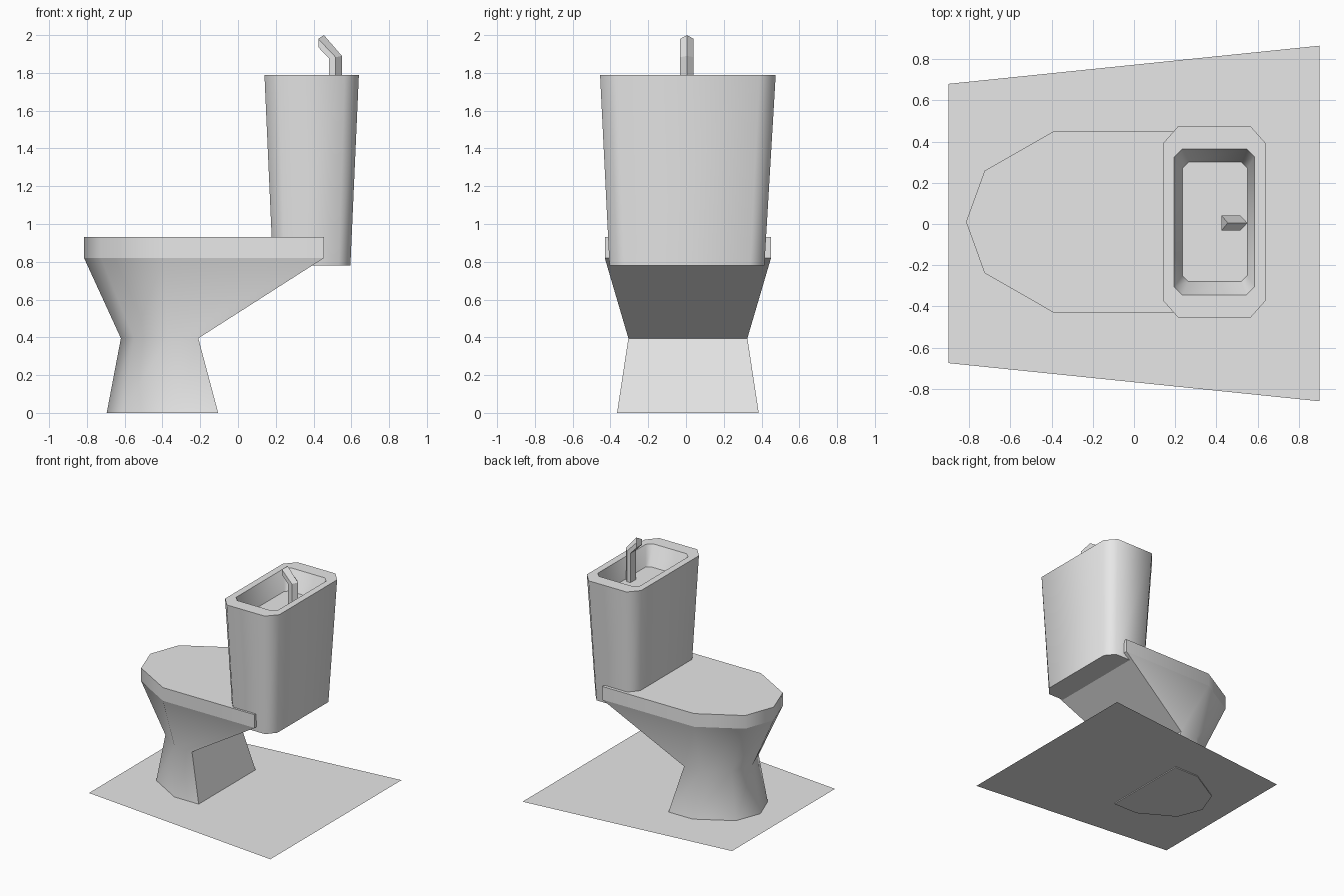
import bpy, bmesh, math

if "Cube" in bpy.data.objects:
    bpy.data.objects.remove(bpy.data.objects["Cube"])

grey = bpy.data.materials.new("light_grey_ceramic")
grey.diffuse_color = (0.8, 0.8, 0.8, 1)
grey.use_nodes = True
grey.node_tree.nodes["Principled BSDF"].inputs["Base Color"].default_value = grey.diffuse_color


def loft(name, rings, smooth=None, cap_start=True, cap_end=True):
    """Skin a stack of rings that share one vertex count."""
    bm = bmesh.new()
    loops = [[bm.verts.new(p) for p in ring] for ring in rings]
    for a, b in zip(loops, loops[1:]):
        n = len(a)
        for i in range(n):
            j = (i + 1) % n
            bm.faces.new((a[i], a[j], b[j], b[i]))
    if cap_start:
        bm.faces.new(loops[0][::-1])
    if cap_end:
        bm.faces.new(loops[-1])
    if cap_start and cap_end:
        bmesh.ops.recalc_face_normals(bm, faces=bm.faces)
    mesh = bpy.data.meshes.new(name)
    bm.to_mesh(mesh)
    bm.free()
    mesh.materials.append(grey)
    obj = bpy.data.objects.new(name, mesh)
    bpy.context.collection.objects.link(obj)
    if smooth:
        bpy.ops.object.select_all(action='DESELECT')
        obj.select_set(True)
        bpy.context.view_layer.objects.active = obj
        bpy.ops.object.shade_smooth_by_angle(angle=math.radians(smooth))
    return obj


def pointed(z, half, yc=0.01):
    """Mirrored outline: first point is the front tip, the rest are one side."""
    right = [(x, yc - y, z) for x, y in half]
    left = [(x, yc + y, z) for x, y in half[:0:-1]]
    return right + left


def octagon(z, x0, x1, y0, y1, cx, cy):
    """Rectangle with chamfered corners."""
    return [(x0 + cx, y0, z), (x1 - cx, y0, z), (x1, y0 + cy, z), (x1, y1 - cy, z),
            (x1 - cx, y1, z), (x0 + cx, y1, z), (x0, y1 - cy, z), (x0, y0 + cy, z)]


# Floor sheet
floor_z = 0.01
loft("floor", [[(-0.9, -0.675, floor_z), (0.9, -0.86, floor_z),
                (0.9, 0.865, floor_z), (-0.9, 0.68, floor_z)]], cap_start=False)

# Bowl: foot, waist and flared rim
rim = [(-0.815, 0), (-0.725, 0.248), (-0.39, 0.44), (0.455, 0.44)]
waist = [(-0.62, 0), (-0.55, 0.18), (-0.37, 0.315), (-0.21, 0.315)]
foot = [(-0.695, 0), (-0.615, 0.21), (-0.33, 0.375), (-0.105, 0.375)]
loft("bowl", [pointed(0, foot), pointed(0.395, waist), pointed(0.82, rim)], smooth=45)

# Seat lid slab
loft("seat_lid", [pointed(0.82, rim), pointed(0.93, rim)], smooth=45)

# Tank with a sunken hand basin in its top
loft("tank", [
    octagon(0.78, 0.185, 0.595, -0.405, 0.415, 0.062, 0.075),
    octagon(1.79, 0.14, 0.64, -0.455, 0.475, 0.075, 0.085),
    octagon(1.79, 0.195, 0.585, -0.345, 0.365, 0.04, 0.04),
    octagon(1.63, 0.235, 0.55, -0.28, 0.30, 0.03, 0.03),
], smooth=55)


# Faucet: five-sided bar with a ridge at the back, bent towards the front
def bar(under, middle, ridge):
    yc, w = 0.005, 0.036
    return [(under[0], yc - w, under[1]), (middle[0], yc - w, middle[1]),
            (ridge[0], yc, ridge[1]),
            (middle[0], yc + w, middle[1]), (under[0], yc + w, under[1])]


loft("faucet", [
    bar((0.483, 1.62), (0.517, 1.62), (0.55, 1.62)),
    bar((0.483, 1.875), (0.517, 1.883), (0.55, 1.89)),
    bar((0.425, 1.936), (0.425, 1.98), (0.455, 2.0)),
])
